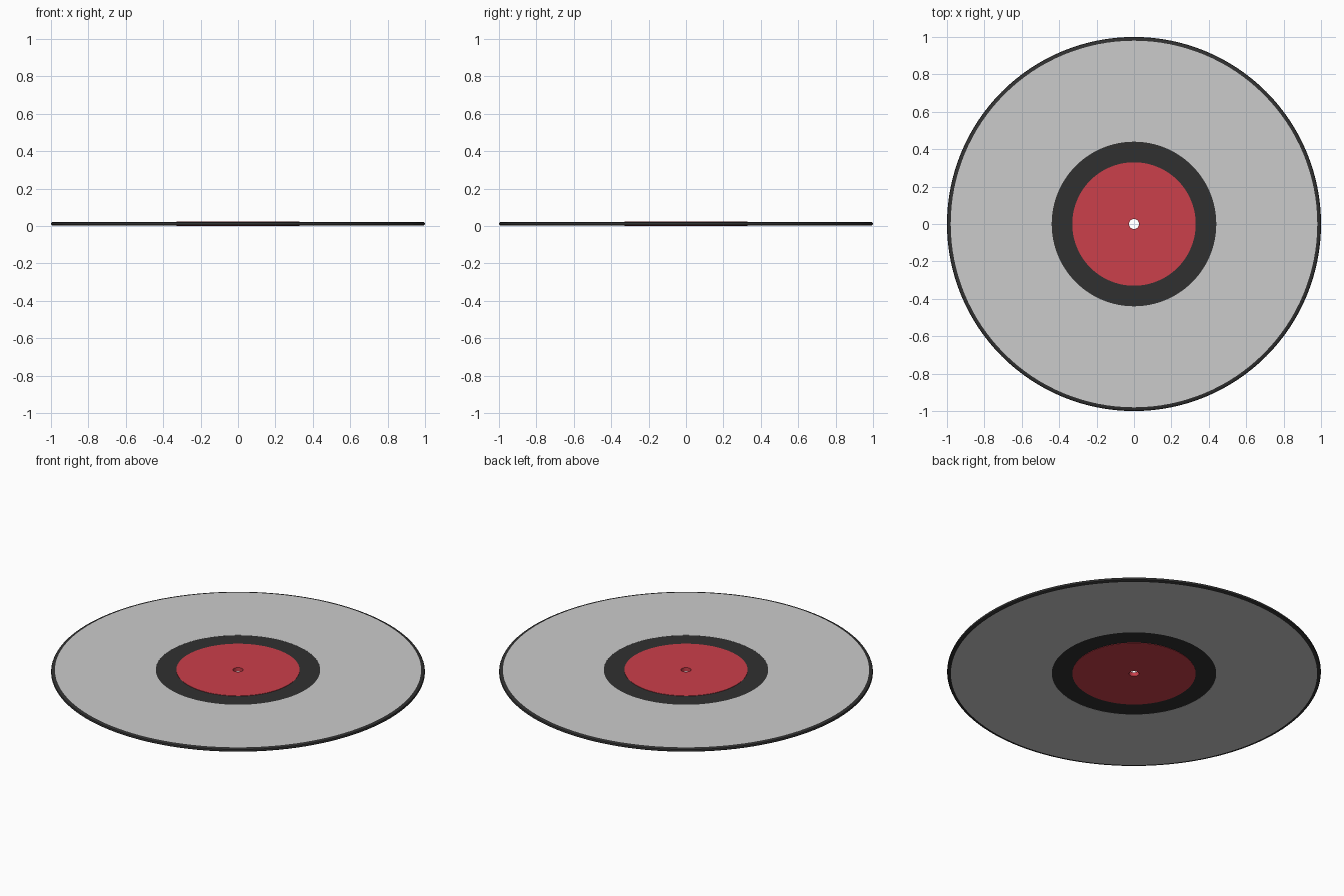
import bpy, bmesh, math

if "Cube" in bpy.data.objects:
    bpy.data.objects.remove(bpy.data.objects["Cube"])

SEG = 128
MID = 0.012   # height of the disc's middle plane


def material(name, rgb):
    m = bpy.data.materials.new(name)
    m.diffuse_color = (*rgb, 1)
    m.use_nodes = True
    m.node_tree.nodes["Principled BSDF"].inputs["Base Color"].default_value = m.diffuse_color
    return m


def lathe(name, upper, mat=None):
    """Spin a closed ring; upper = (radius, half thickness), mirrored below the middle plane."""
    profile = [(r, MID + h) for r, h in upper] + [(r, MID - h) for r, h in reversed(upper)]
    bm = bmesh.new()
    rings = []
    for i in range(SEG):
        a = 2 * math.pi * i / SEG
        rings.append([bm.verts.new((r * math.cos(a), r * math.sin(a), z)) for r, z in profile])
    n = len(profile)
    for i in range(SEG):
        p, q = rings[i], rings[(i + 1) % SEG]
        for j in range(n):
            k = (j + 1) % n
            bm.faces.new((p[j], p[k], q[k], q[j]))
    bmesh.ops.recalc_face_normals(bm, faces=bm.faces)
    me = bpy.data.meshes.new(name)
    bm.to_mesh(me)
    bm.free()
    ob = bpy.data.objects.new(name, me)
    bpy.context.collection.objects.link(ob)
    if mat:
        me.materials.append(mat)
    bpy.context.view_layer.objects.active = ob
    ob.select_set(True)
    bpy.ops.object.shade_smooth_by_angle(angle=math.radians(30))
    ob.select_set(False)
    return ob


black = material("black_vinyl", (0.03, 0.03, 0.03))
red = material("red_paper", (0.6, 0.05, 0.07))

# Paper label, both sides, with the spindle hole through it
lathe("label", [(0.027, 0.012), (0.33, 0.012)], red)
# Smooth dark run-out band around the label
lathe("runout_band", [(0.33, 0.010), (0.44, 0.010)], black)
# Playing surface
lathe("groove_area", [(0.44, 0.0105), (0.98, 0.0105)])
# Rounded outer rim
lathe("rim", [(0.98, 0.0105), (0.992, 0.0095), (0.998, 0.006), (1.0, 0.002)], black)
